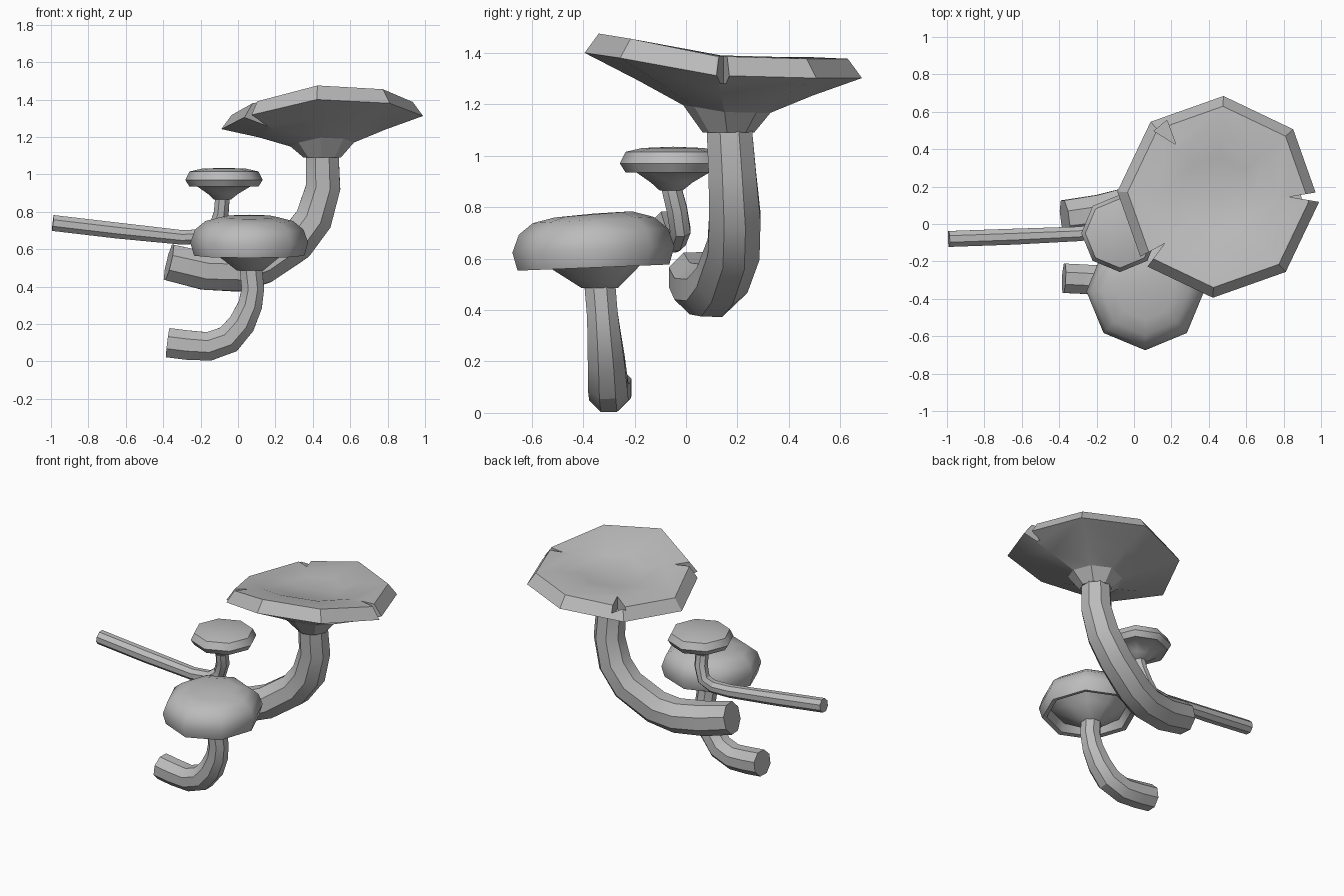
import bpy, bmesh
from math import sin, cos, radians, pi
from mathutils import Vector

SIDES = 8

cube = bpy.data.objects.get("Cube")
if cube:
    bpy.data.objects.remove(cube, do_unlink=True)

grey = bpy.data.materials.new("plain grey")
grey.use_nodes = True
tone = (0.5, 0.5, 0.5, 1)
grey.diffuse_color = tone
grey.node_tree.nodes["Principled BSDF"].inputs["Base Color"].default_value = tone


def finish(name, bm):
    bmesh.ops.recalc_face_normals(bm, faces=bm.faces)
    mesh = bpy.data.meshes.new(name)
    bm.to_mesh(mesh)
    bm.free()
    mesh.materials.append(grey)
    obj = bpy.data.objects.new(name, mesh)
    bpy.context.collection.objects.link(obj)
    return obj


def activate(obj):
    bpy.ops.object.select_all(action='DESELECT')
    obj.select_set(True)
    bpy.context.view_layer.objects.active = obj


def shade(obj, angle):
    activate(obj)
    bpy.ops.object.shade_smooth_by_angle(angle=radians(angle))


def bridge(bm, a, b):
    for i in range(SIDES):
        j = (i + 1) % SIDES
        corners = [a[i], a[j], b[j], b[i]]
        bm.faces.new(list(dict.fromkeys(corners)))


def stem(name, path):
    """Faceted tube through points given as (x, y, z, radius)."""
    bm = bmesh.new()
    pts = [Vector(p[:3]) for p in path]
    rings = []
    for i, p in enumerate(pts):
        t = (pts[min(i + 1, len(pts) - 1)] - pts[max(i - 1, 0)]).normalized()
        u = Vector((0, 1, 0))
        u = (u - t * t.dot(u)).normalized()
        v = t.cross(u)
        rings.append([bm.verts.new(p + path[i][3] * (u * cos(a) + v * sin(a)))
                      for a in (2 * pi * (k + 0.5) / SIDES for k in range(SIDES))])
    for a, b in zip(rings, rings[1:]):
        bridge(bm, a, b)
    bm.faces.new(rings[0])
    bm.faces.new(rings[-1])
    shade(finish(name, bm), 30)


def cap(name, centre, neck, phase, profile, lift):
    """Turned cap; profile rows are (radius, z, weight).
    Weight blends the ring from the neck to the cap centre and scales the rim lift."""
    bm = bmesh.new()
    rings = []
    for r, z, w in profile:
        mid = Vector(neck).lerp(Vector(centre), w)
        if r == 0:
            rings.append([bm.verts.new((mid.x, mid.y, z))] * SIDES)
            continue
        ring = []
        for k in range(SIDES):
            a = radians(phase) + 2 * pi * k / SIDES
            ring.append(bm.verts.new((mid.x + r * cos(a), mid.y + r * sin(a),
                                      z + w * lift[k])))
        rings.append(ring)
    for a, b in zip(rings, rings[1:]):
        bridge(bm, a, b)
    return finish(name, bm)


def notch_cutter(centre, notches):
    """Upright wedges given as (angle, tip radius, outer radius, half width, floor)."""
    bm = bmesh.new()
    for angle, tip, outer, half, floor in notches:
        a = radians(angle)
        d, s = Vector((cos(a), sin(a), 0)), Vector((-sin(a), cos(a), 0))
        plan = [d * tip, d * outer + s * half, d * outer - s * half]
        low, high = [[bm.verts.new(p + Vector((*centre, z))) for p in plan]
                     for z in (floor, 1.7)]
        bm.faces.new(low)
        bm.faces.new(high)
        for i in range(3):
            j = (i + 1) % 3
            bm.faces.new([low[i], low[j], high[j], high[i]])
    obj = finish("notch_cutter", bm)
    obj.hide_render = True
    return obj


# Stems
stem("large_stem", [
    (-.37, .03, .53, .105), (-.18, .055, .485, .11), (0, .1, .475, .11),
    (.13, .14, .515, .11), (.31, .185, .635, .11), (.405, .19, .76, .108),
    (.455, .18, .93, .1), (.45, .168, 1.11, .095), (.45, .16, 1.25, .095)])
stem("middle_stem", [
    (-.375, -.29, .1, .085), (-.27, -.295, .087, .085), (-.155, -.3, .08, .083),
    (-.05, -.305, .118, .083), (.02, -.31, .2, .078), (.065, -.318, .3, .07),
    (.08, -.326, .39, .065), (.068, -.335, .5, .065), (.065, -.34, .6, .065)])
stem("small_stem", [
    (-.99, -.08, .74, .046), (-.65, -.068, .7, .046), (-.3, -.053, .663, .042),
    (-.18, -.04, .668, .042), (-.12, -.022, .71, .043), (-.09, -.035, .79, .043),
    (-.083, -.058, .88, .042), (-.08, -.055, .95, .042)])

# Large wavy cap with notched rim
large_centre = (.45, .145)
large_cap = cap("large_cap", large_centre, (.45, .165), -3, [
    (0, 1.36, 1), (.2, 1.365, .3), (.32, 1.39, .6), (.485, 1.387, 1),
    (.54, 1.312, 1), (.34, 1.24, .6), (.17, 1.17, .3), (.1, 1.09, 0), (0, 1.09, 0)],
    [0, -.01, -.01, -.05, -.07, 0, .088, .068])
cutter = notch_cutter(large_centre, [
    (0, .38, .65, .045, 1.28), (-139, .38, .65, .06, 1.2), (129, .36, .49, .045, 1.27)])
cut = large_cap.modifiers.new("notches", 'BOOLEAN')
cut.operation = 'DIFFERENCE'
cut.solver = 'EXACT'
cut.object = cutter
activate(large_cap)
bpy.ops.object.modifier_apply(modifier=cut.name)
bpy.data.objects.remove(cutter, do_unlink=True)
shade(large_cap, 25)

# Middle round cap, hollow underneath
slope = [.012 * sin(2 * pi * k / SIDES) for k in range(SIDES)]
shade(cap("middle_cap", (.06, -.36), (.065, -.335), 0, [
    (0, .775, 1), (.15, .772, 1), (.235, .75, 1), (.29, .705, 1), (.315, .635, 1),
    (.295, .565, 1), (.265, .57, 1), (.24, .62, 1), (.17, .565, .6),
    (.07, .485, 0), (0, .485, 0)], slope), 50)

# Small flat cap
shade(cap("small_cap", (-.075, -.05), (-.083, -.058), 0, [
    (0, 1.035, 1), (.12, 1.03, 1), (.185, 1.015, 1), (.207, .97, 1), (.185, .935, 1),
    (.15, .94, 1), (.08, .895, .3), (.045, .865, 0), (0, .865, 0)],
    [0] * SIDES), 46)
